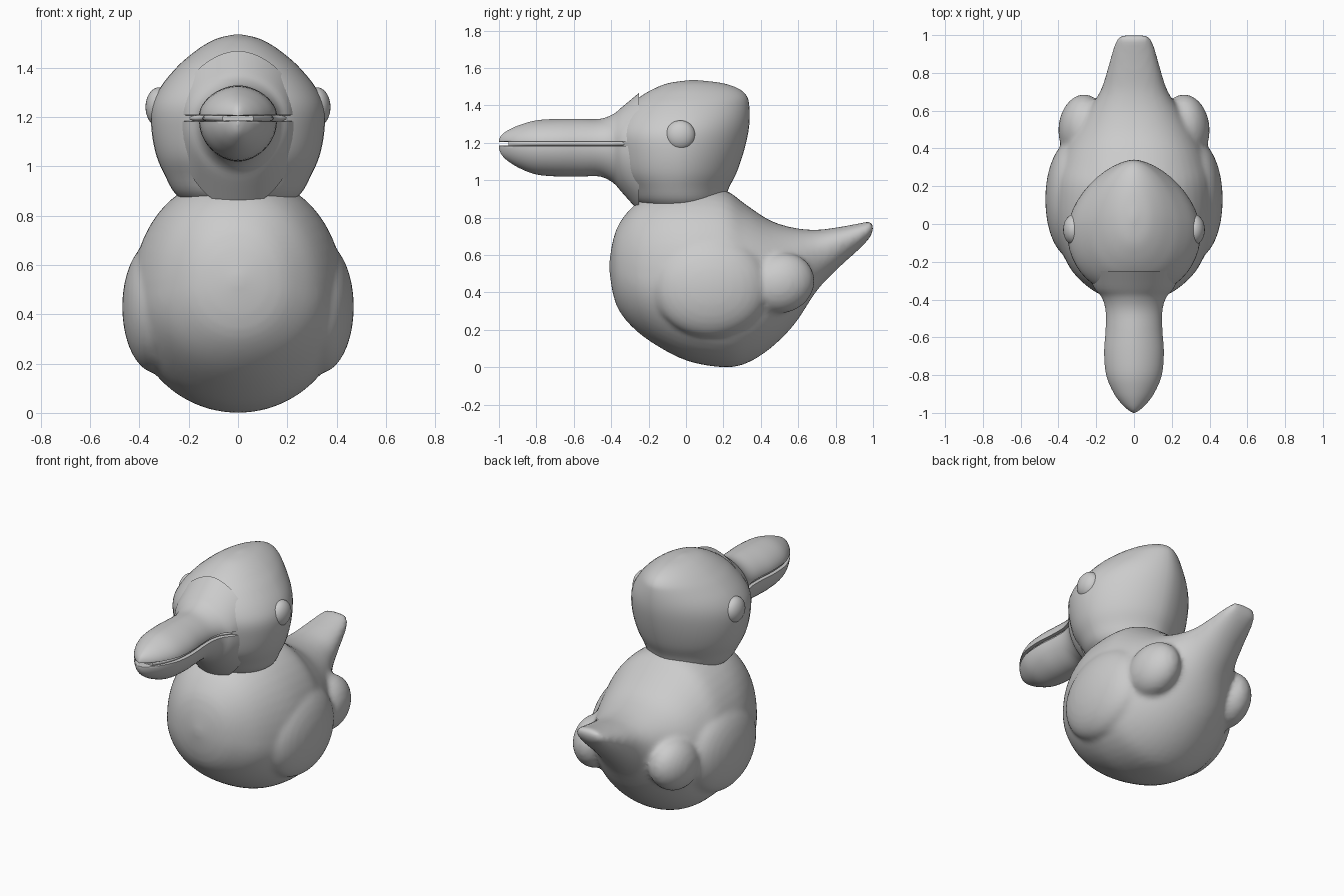
import bpy, math
from mathutils import Vector

cube = bpy.data.objects.get("Cube")
if cube:
    bpy.data.objects.remove(cube, do_unlink=True)

grey = bpy.data.materials.new("plain grey")
grey.use_nodes = True
grey.diffuse_color = (0.6, 0.6, 0.6, 1)
grey.node_tree.nodes["Principled BSDF"].inputs["Base Color"].default_value = (0.6, 0.6, 0.6, 1)


def refine(rows, steps):
    """Smooth curve through the section rows."""
    rows = [Vector(r) for r in rows]
    out = []
    for i in range(len(rows) - 1):
        a, b = rows[max(i - 1, 0)], rows[i]
        c, d = rows[i + 1], rows[min(i + 2, len(rows) - 1)]
        for k in range(steps):
            t = k / steps
            out.append(b + ((c - a) * t + (a * 2 - b * 5 + c * 4 - d) * t**2
                            + (b * 3 - a - c * 3 + d) * t**3) * 0.5)
    return out + [rows[-1]]


def loft(name, rows, place, exp_up=2, exp_down=2, sides=48, steps=4):
    """Rows are (station, centre, up, down, half width)."""
    verts, faces = [], []
    rings = refine(rows, steps)
    for s, centre, up, down, w in rings:
        for k in range(sides):
            a = math.tau * k / sides
            ca, sa = math.cos(a), math.sin(a)
            e = 2 / (exp_up if sa > 0 else exp_down)
            x = math.copysign(abs(ca)**e, ca) * max(w, 0.002)
            h = abs(sa)**e * (up if sa > 0 else -down)
            verts.append(place(x, s, centre + h))
    for r in range(len(rings) - 1):
        for k in range(sides):
            n = (k + 1) % sides
            faces.append((r * sides + k, r * sides + n, (r + 1) * sides + n, (r + 1) * sides + k))
    faces.append(tuple(range(sides))[::-1])
    faces.append(tuple(range(len(verts) - sides, len(verts))))
    mesh = bpy.data.meshes.new(name)
    mesh.from_pydata(verts, [], faces)
    mesh.materials.append(grey)
    obj = bpy.data.objects.new(name, mesh)
    bpy.context.collection.objects.link(obj)
    bpy.ops.object.select_all(action='DESELECT')
    obj.select_set(True)
    bpy.context.view_layer.objects.active = obj
    bpy.ops.object.mode_set(mode='EDIT')
    bpy.ops.mesh.select_all(action='SELECT')
    bpy.ops.mesh.normals_make_consistent(inside=False)
    bpy.ops.object.mode_set(mode='OBJECT')
    bpy.ops.object.shade_smooth_by_angle(angle=math.radians(50))
    return obj


def ball(name, loc, size, rot=(0, 0, 0)):
    bpy.ops.mesh.primitive_uv_sphere_add(segments=32, ring_count=20, location=loc, rotation=rot)
    obj = bpy.context.object
    obj.name = name
    obj.scale = size
    obj.data.materials.append(grey)
    bpy.ops.object.shade_smooth()
    return obj


def along_y(x, s, h):
    return (x, s, h)


def along_z(x, s, h):
    return (x, h, s)


# Body with upswept tail
body = loft("body", [
    (-0.41, 0.54, 0.02, 0.02, 0.02),
    (-0.39, 0.53, 0.15, 0.14, 0.13),
    (-0.35, 0.51, 0.27, 0.22, 0.22),
    (-0.26, 0.48, 0.40, 0.29, 0.32),
    (-0.13, 0.46, 0.48, 0.36, 0.39),
    (0.02, 0.44, 0.52, 0.41, 0.43),
    (0.2, 0.42, 0.53, 0.42, 0.43),
    (0.32, 0.42, 0.45, 0.40, 0.40),
    (0.45, 0.45, 0.335, 0.35, 0.345),
    (0.58, 0.52, 0.225, 0.29, 0.26),
    (0.7, 0.60, 0.135, 0.19, 0.18),
    (0.82, 0.66, 0.09, 0.125, 0.14),
    (0.93, 0.71, 0.06, 0.075, 0.11),
    (0.98, 0.735, 0.045, 0.045, 0.09),
    (1.0, 0.75, 0.025, 0.02, 0.07)], along_y, exp_up=2.2)

# Folded wings, each a large front lobe and a smaller rear lobe
lobes = []
for sign in (1, -1):
    lobes.append(ball("wing_front", (0.33 * sign, 0.13, 0.43), (0.14, 0.31, 0.27)))
    lobes.append(ball("wing_rear", (0.275 * sign, 0.51, 0.45), (0.125, 0.18, 0.16),
                      (0.35, 0, 0.12 * sign)))

# Blend wings softly into the body
bpy.ops.object.select_all(action='DESELECT')
for obj in lobes + [body]:
    obj.select_set(True)
bpy.context.view_layer.objects.active = body
bpy.ops.object.join()
remesh = body.modifiers.new("blend", 'REMESH')
remesh.mode = 'VOXEL'
remesh.voxel_size = 0.017
remesh.use_smooth_shade = True
smooth = body.modifiers.new("soften", 'SMOOTH')
smooth.factor = 0.5
smooth.iterations = 5

# Head with a crest swept to the back
loft("head", [
    (0.84, -0.02, 0.19, 0.17, 0.19),
    (0.89, -0.03, 0.235, 0.23, 0.255),
    (0.96, -0.04, 0.27, 0.26, 0.295),
    (1.04, -0.04, 0.31, 0.31, 0.33),
    (1.14, -0.04, 0.345, 0.335, 0.35),
    (1.24, -0.04, 0.37, 0.345, 0.35),
    (1.32, -0.02, 0.36, 0.34, 0.315),
    (1.4, 0.0, 0.338, 0.30, 0.25),
    (1.45, 0.02, 0.305, 0.26, 0.195),
    (1.49, 0.03, 0.25, 0.2, 0.14),
    (1.52, 0.04, 0.15, 0.13, 0.08),
    (1.535, 0.04, 0.02, 0.02, 0.01)], along_z, exp_up=1.75, exp_down=2.1)

# Beak: upper bill, lower bill and a recessed core between them
bill = [(-0.25, 0.26, 0.25), (-0.34, 0.185, 0.21), (-0.39, 0.145, 0.17), (-0.46, 0.12, 0.15),
        (-0.56, 0.12, 0.15), (-0.68, 0.12, 0.158), (-0.8, 0.112, 0.147), (-0.89, 0.087, 0.11),
        (-0.95, 0.06, 0.068), (-0.985, 0.035, 0.03), (-1.0, 0.01, 0.005)]
loft("upper_bill", [(y, 1.208, h, 0.004, w) for y, h, w in bill], along_y, exp_up=1.8)
loft("lower_bill", [(y, 1.182, 0.004, h * 1.35, w) for y, h, w in bill], along_y, exp_down=1.9)
loft("bill_core", [(y, 1.195, 0.03, 0.03, w * 0.92) for y, h, w in bill[:-2]], along_y)

# Eyes
for side, sign in (("left", 1), ("right", -1)):
    ball(side + "_eye", (0.32 * sign, -0.03, 1.24), (0.055, 0.08, 0.08))
